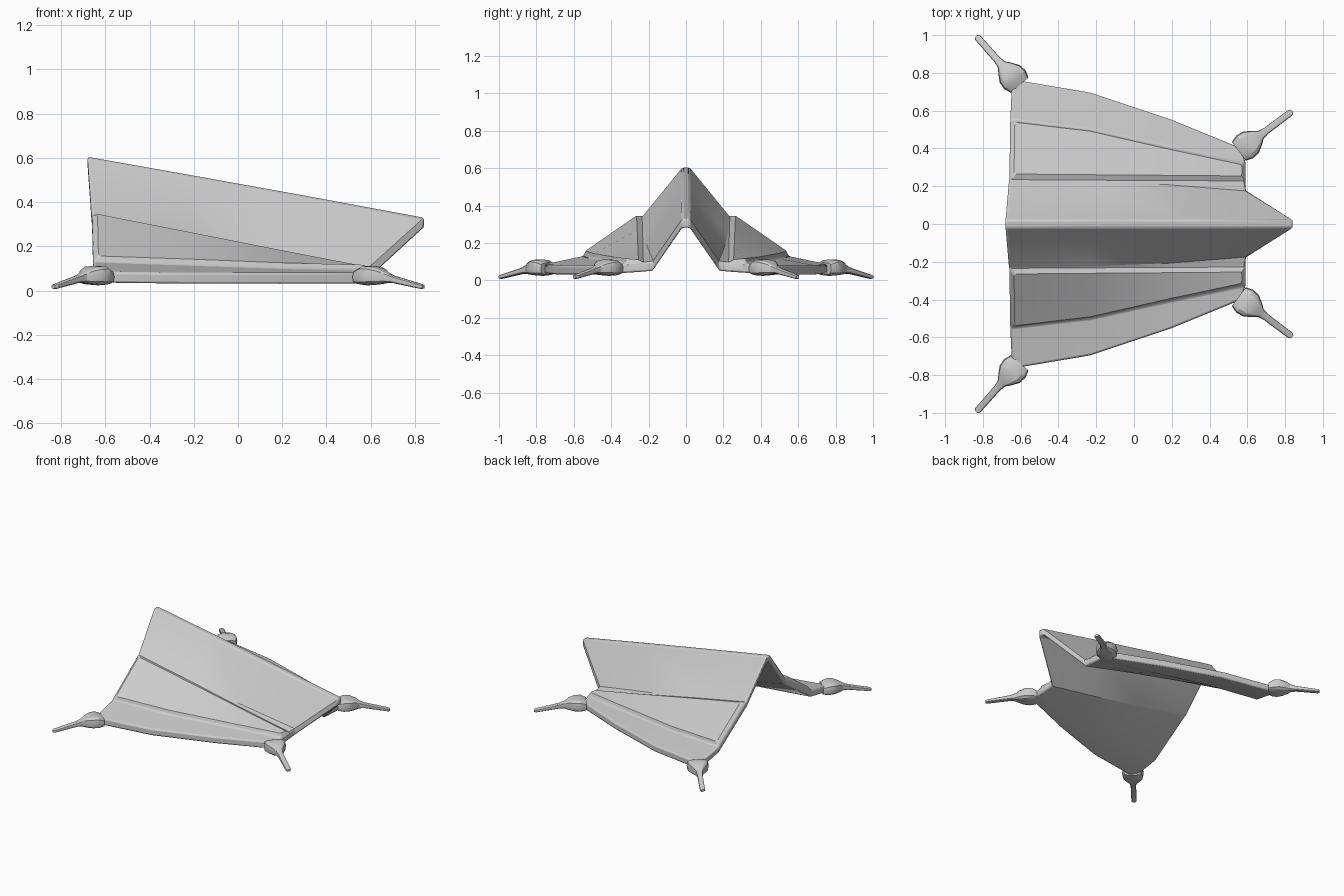
import bpy, bmesh, math
from mathutils import Vector

cube = bpy.data.objects.get("Cube")
if cube:
    bpy.data.objects.remove(cube, do_unlink=True)

grey = bpy.data.materials.new("light_grey")
grey.use_nodes = True
COLOR = (0.6, 0.6, 0.6, 1)
grey.diffuse_color = COLOR
grey.node_tree.nodes["Principled BSDF"].inputs["Base Color"].default_value = COLOR


def finish(bm, name, bevel=0):
    bmesh.ops.recalc_face_normals(bm, faces=bm.faces)
    mesh = bpy.data.meshes.new(name)
    bm.to_mesh(mesh)
    bm.free()
    mesh.materials.append(grey)
    obj = bpy.data.objects.new(name, mesh)
    bpy.context.collection.objects.link(obj)
    if bevel:
        mod = obj.modifiers.new("soft_rim", "BEVEL")
        mod.width = bevel
        mod.segments = 2
        mod.limit_method = "ANGLE"
        mod.angle_limit = math.radians(50)
    bpy.ops.object.select_all(action="DESELECT")
    obj.select_set(True)
    bpy.context.view_layer.objects.active = obj
    bpy.ops.object.shade_smooth_by_angle(angle=math.radians(25))
    return obj


# Canopy: lengthwise lines (x, y, z) from the eave up to the ridge
EAVE = [(-.645, .765, .085), (-.23, .695, .08), (.19, .555, .08), (.57, .40, .08)]
FOLD = [(-.655, .55, .13), (-.23, .50, .115), (.18, .41, .10), (.59, .325, .09)]
PAD = [(-.66, .235, .345), (-.23, .232, .26), (.18, .23, .175), (.59, .228, .095)]
CREASE = [(-.662, .228, .35), (-.23, .222, .265), (.18, .208, .183), (.59, .178, .10)]
RIDGE = [(-.68, .02, .605), (-.20, .02, .52), (.30, .02, .43), (.84, .02, .33)]
half = [EAVE, FOLD, PAD, CREASE, RIDGE]
rows = half + [[(x, -y, z) for x, y, z in r] for r in reversed(half)]
THICK = .05

bm = bmesh.new()
top = [[bm.verts.new(p) for p in r] for r in rows]
low = [[bm.verts.new((x, y, z - THICK)) for x, y, z in r] for r in rows]
nr, nc = len(rows), len(EAVE)
pads = {1: [], nr - 3: []}
for i in range(nr - 1):
    for j in range(nc - 1):
        cell = [(i, j), (i, j + 1), (i + 1, j + 1), (i + 1, j)]
        face = bm.faces.new([top[a][b] for a, b in cell])
        bm.faces.new([low[a][b] for a, b in reversed(cell)])
        if i in pads:
            pads[i].append(face)
# Rim closing the cloth thickness
loop = [(0, j) for j in range(nc)] + [(i, nc - 1) for i in range(1, nr)]
loop += [(nr - 1, j) for j in range(nc - 2, -1, -1)] + [(i, 0) for i in range(nr - 2, 0, -1)]
for (a, b), (c, d) in zip(loop, loop[1:] + loop[:1]):
    bm.faces.new([top[a][b], low[a][b], low[c][d], top[c][d]])
bmesh.ops.recalc_face_normals(bm, faces=bm.faces)
# Raised side panels
for faces in pads.values():
    bmesh.ops.inset_region(bm, faces=faces, thickness=.022, depth=.02, use_even_offset=True)
finish(bm, "canopy", .01)


# Stakes: rounded grip tapering into a thin spike
def stake(name, start, tip, side):
    start, tip = Vector(start), Vector(tip)
    axis = (tip - start).normalized()
    across = Vector((-axis.y, axis.x))
    length = (tip - start).length
    # distance along, half width, low z, high z
    sections = [(0, .062, .03, .095), (.04, .075, .024, .112), (.08, .07, .026, .112),
                (.12, .045, .03, .10), (.145, .025, .035, .085), (.18, .019, .035, .07),
                (length - .012, .018, .008, .03), (length, .010, .010, .026)]
    bm = bmesh.new()
    rings = []
    for t, w, lo, hi in sections:
        ring = []
        for k in range(12):
            c, s = math.cos(k * math.tau / 12), math.sin(k * math.tau / 12)
            u = math.copysign(abs(c) ** .6, c) * w
            v = math.copysign(abs(s) ** .6, s) * (hi - lo) / 2
            p = start + axis * t + across * u
            ring.append(bm.verts.new((p.x, p.y * side, (lo + hi) / 2 + v)))
        rings.append(ring)
    for r, q in zip(rings, rings[1:]):
        for k in range(12):
            n = (k + 1) % 12
            bm.faces.new([r[k], r[n], q[n], q[k]])
    bm.faces.new(rings[0])
    bm.faces.new(rings[-1])
    for v in bm.verts:
        v.co.z = max(v.co.z, 0.005)
    finish(bm, name)


for side, label in ((1, "back"), (-1, "front")):
    stake("right_stake_" + label, (-.605, .735), (-.835, .995), side)
    stake("left_stake_" + label, (.555, .385), (.838, .597), side)
